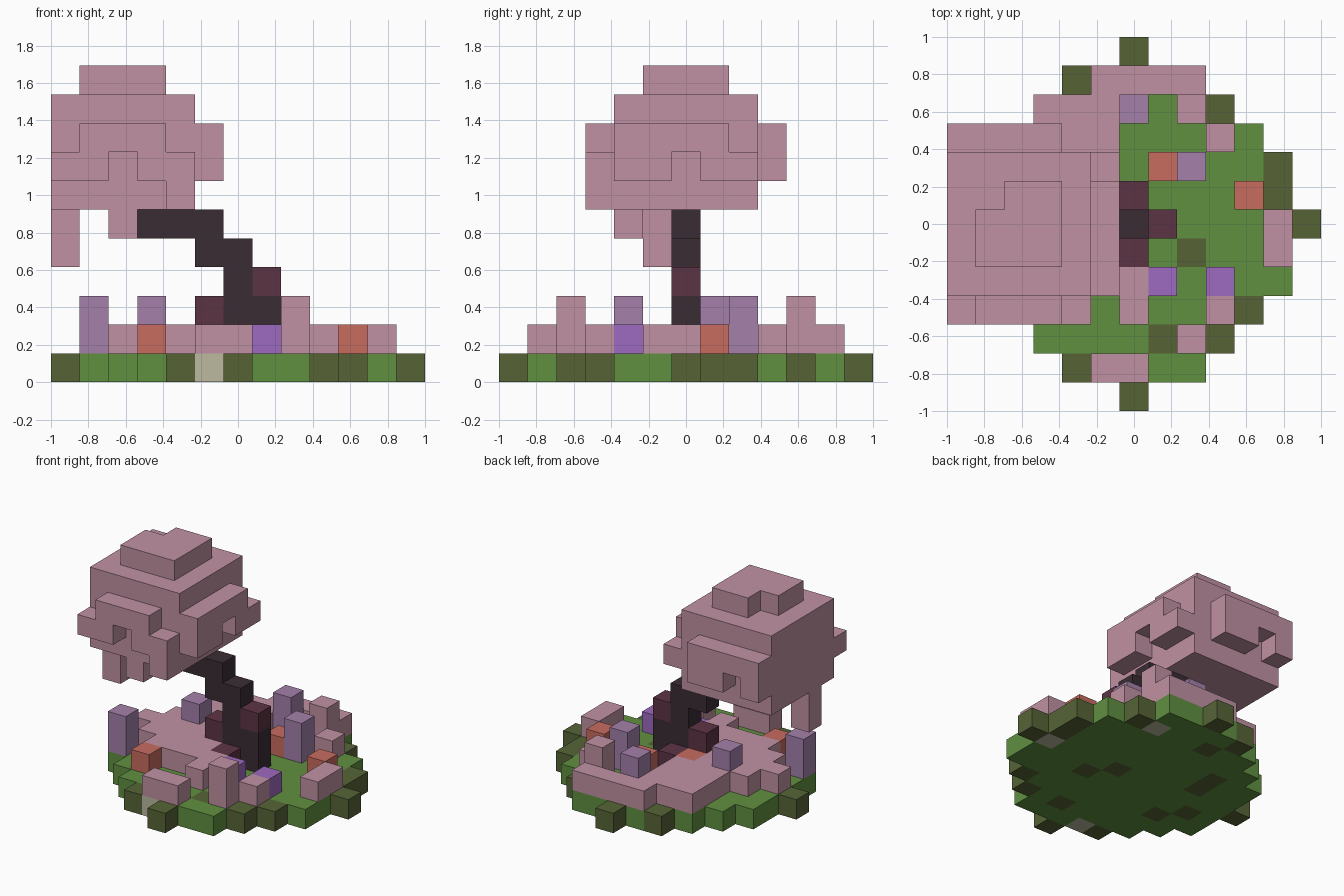
import bpy
import bmesh
from mathutils import Vector

if "Cube" in bpy.data.objects:
    bpy.data.objects.remove(bpy.data.objects["Cube"])

SIZE = 2 / 13          # edge of one block
cells = {}             # block position -> part name
colours = {}           # part name -> material


def linear(value):
    value /= 255
    return value / 12.92 if value <= 0.04045 else ((value + 0.055) / 1.055) ** 2.4


def material(name, red, green, blue):
    mat = bpy.data.materials.new(name)
    colour = (linear(red), linear(green), linear(blue), 1)
    mat.diffuse_color = colour
    mat.use_nodes = True
    shader = mat.node_tree.nodes["Principled BSDF"]
    shader.inputs["Base Color"].default_value = colour
    shader.inputs["Roughness"].default_value = 0.9
    return mat


pink = material("blossom pink", 193, 145, 163)
grass = material("grass green", 96, 144, 64)
olive = material("moss olive", 86, 100, 54)
stone = material("pale stone", 188, 184, 160)
bark = material("dark bark", 58, 44, 52)
maroon = material("maroon bark", 92, 52, 68)
lavender = material("lavender", 164, 128, 170)
violet = material("violet", 158, 106, 192)
coral = material("coral red", 200, 108, 96)


def span(value):
    """A number is one block, a pair is an inclusive range."""
    if isinstance(value, int):
        return (value,)
    return range(value[0], value[1] + 1)


def fill(part, mat, xs, ys, zs):
    colours[part] = mat
    for x in span(xs):
        for y in span(ys):
            for z in span(zs):
                cells[x, y, z] = part


def clear(x, y, z):
    cells.pop((x, y, z), None)


# Round ground disc, one block thick, with four pointed tips
for x in range(-6, 7):
    for y in range(-6, 7):
        if x * x + y * y <= 30 or x * x + y * y == 36:
            fill("ground", grass, x, y, 0)

# Moss and stone blocks set into the ground
for x, y in [(0, 6), (-2, 5), (3, 4), (6, 0), (2, -1), (4, -3), (1, -4),
             (3, -4), (-2, -5), (0, -6), (-6, 0), (-1, 4), (1, 0),
             (-3, -2), (-4, -1)]:
    fill("moss", olive, x, y, 0)
fill("moss", olive, 5, (1, 2), 0)
fill("moss", olive, -3, (1, 2), 0)
for x, y in [(-1, -5), (2, 4), (5, 0)]:
    fill("stones", stone, x, y, 0)

# Carpet of fallen blossom
fill("petal_carpet", pink, (-1, 2), 5, 1)
fill("petal_carpet", pink, (-3, -1), (2, 4), 1)
fill("petal_carpet", pink, (-4, -1), (0, 1), 1)
fill("petal_carpet", pink, (-4, -1), -1, 1)
fill("petal_carpet", pink, (-3, 0), -2, 1)
fill("petal_carpet", pink, -5, 0, 1)
fill("petal_carpet", pink, 0, -3, 1)
fill("petal_carpet", pink, (-1, 0), -5, 1)
fill("petal_carpet", pink, 5, (-1, 0), 1)

# Flowers, short and tall
for x, y in [(3, 3), (3, -3)]:
    fill("pink_flowers", pink, x, y, 1)
for x, y in [(2, 4), (2, -4)]:
    fill("pink_flowers", pink, x, y, (1, 2))
for x, y in [(0, 4), (2, 2), (-3, 1), (-5, -2)]:
    fill("lavender_flowers", lavender, x, y, (1, 2))
for x in (1, 3):
    fill("violet_flowers", violet, x, -2, 1)
for x, y in [(1, 2), (4, 1), (-3, -3), (-1, 1)]:
    fill("coral_flowers", coral, x, y, 1)

# Leaning trunk
fill("trunk", bark, (0, 1), 0, (1, 2))
fill("trunk", bark, 0, 0, 3)
fill("trunk", bark, (-1, 0), 0, 4)
fill("trunk", bark, (-3, -1), 0, 5)

# Roots and knots
fill("roots", maroon, -1, 0, (1, 2))
fill("roots", maroon, 1, 0, 3)
for y in (-1, 1):
    fill("roots", maroon, 0, y, 1)

# Crown: main mass, top cap and four bulging sides
fill("crown", pink, (-6, -2), (-2, 2), (6, 9))
fill("crown", pink, (-5, -3), (-1, 1), 10)
clear(-5, 1, 10)
fill("crown", pink, (-6, -2), -3, 7)
fill("crown", pink, (-5, -3), -3, 8)
clear(-4, -3, 7)
fill("crown", pink, -2, -3, 6)
fill("crown", pink, (-6, -3), 3, (7, 8))
clear(-5, 3, 7)
fill("crown", pink, -1, (-2, 2), 7)
fill("crown", pink, -1, (-2, 1), 8)
clear(-1, 0, 7)

# Hanging blossom
fill("crown", pink, -6, -1, (4, 5))
fill("crown", pink, -4, -2, 5)


def build(part):
    """Mesh of one part, keeping only the outer faces of its blocks."""
    bm = bmesh.new()
    for (x, y, z), owner in cells.items():
        if owner != part:
            continue
        centre = Vector((x, y, z + 0.5))
        for axis in range(3):
            for side in (-1, 1):
                step = [0, 0, 0]
                step[axis] = side
                if (x + step[0], y + step[1], z + step[2]) in cells:
                    continue
                normal = Vector(step)
                u = Vector((step[1], step[2], step[0]))
                v = normal.cross(u)
                corners = [(1, 1), (-1, 1), (-1, -1), (1, -1)]
                bm.faces.new([bm.verts.new((centre + (normal + a * u + b * v) / 2) * SIZE)
                              for a, b in corners])
    bmesh.ops.remove_doubles(bm, verts=bm.verts[:], dist=0.001)
    mesh = bpy.data.meshes.new(part)
    bm.to_mesh(mesh)
    bm.free()
    mesh.materials.append(colours[part])
    bpy.context.collection.objects.link(bpy.data.objects.new(part, mesh))


for name in colours:
    build(name)
